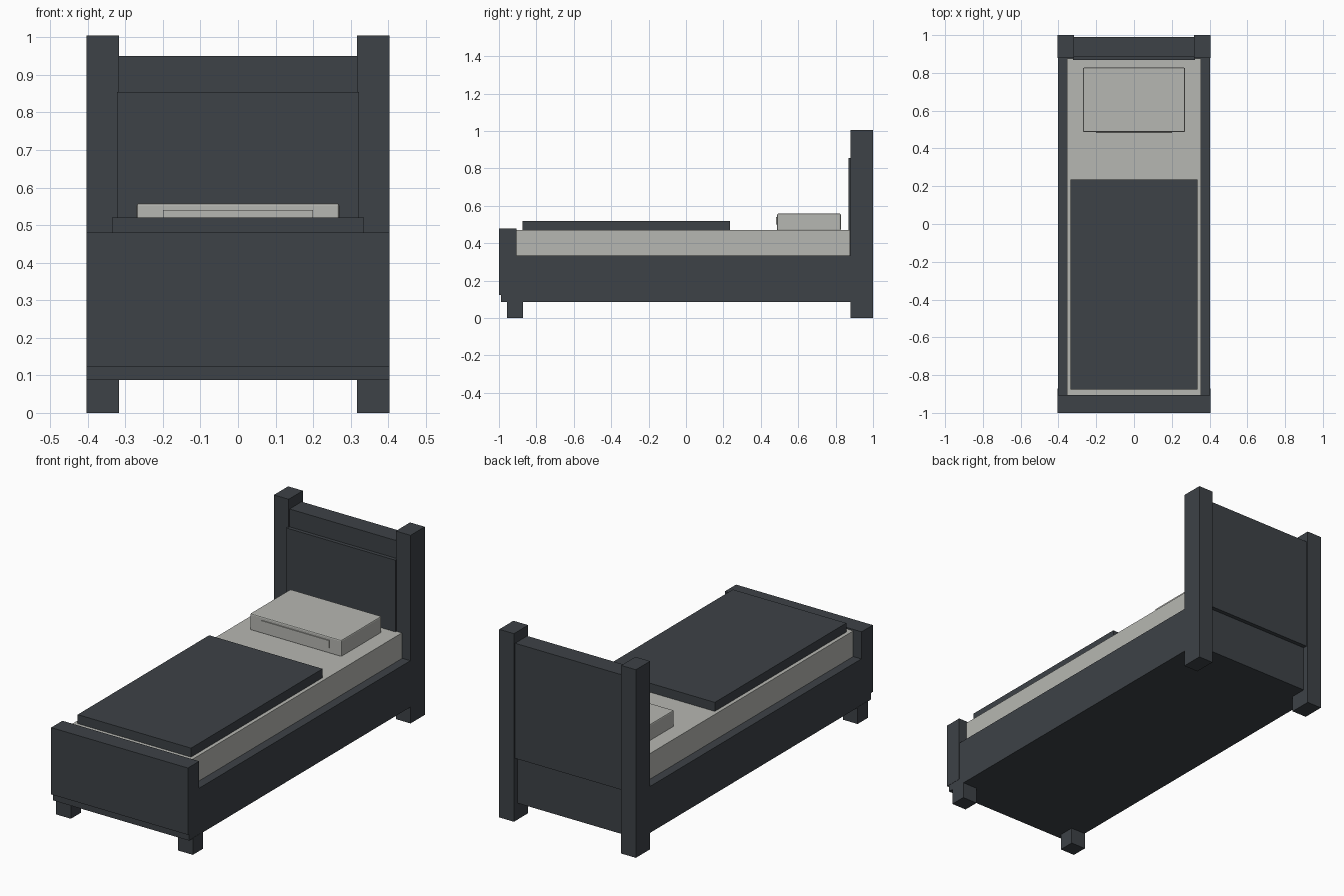
import bpy

if "Cube" in bpy.data.objects:
    bpy.data.objects.remove(bpy.data.objects["Cube"])


def material(name, rgb):
    m = bpy.data.materials.new(name)
    m.diffuse_color = (*rgb, 1)
    m.use_nodes = True
    m.node_tree.nodes["Principled BSDF"].inputs["Base Color"].default_value = m.diffuse_color
    return m


CHARCOAL = material("charcoal", (0.047, 0.054, 0.063))
LINEN = material("light grey linen", (0.47, 0.475, 0.445))


def box(name, x, y, z, mat, bevel=0):
    """Box from (min, max) ranges on each axis."""
    bpy.ops.mesh.primitive_cube_add(size=1, location=[sum(r) / 2 for r in (x, y, z)])
    ob = bpy.context.object
    ob.name = name
    ob.scale = [r[1] - r[0] for r in (x, y, z)]
    bpy.ops.object.transform_apply(location=False, rotation=False, scale=True)
    ob.data.materials.append(mat)
    if bevel:
        mod = ob.modifiers.new("soft edge", 'BEVEL')
        mod.width = bevel
        mod.segments = 2
    return ob


def sym(w):
    return (-w, w)


# Frame: low box base with side rails
box("bed_base", sym(0.403), (-0.988, 0.882), (0.087, 0.335), CHARCOAL)
box("footboard", sym(0.404), (-1.0, -0.905), (0.123, 0.48), CHARCOAL)

# Headboard: lower rail, main board and raised front panel
box("headboard_lower_rail", sym(0.32), (0.88, 0.968), (0.087, 0.335), CHARCOAL)
box("headboard_board", sym(0.32), (0.888, 0.99), (0.335, 0.95), CHARCOAL)
box("headboard_front_panel", sym(0.322), (0.868, 0.9), (0.335, 0.855), CHARCOAL)

# Posts and feet on both sides
for side, s in (("left", -1), ("right", 1)):
    x = sorted((s * 0.317, s * 0.404))
    box(side + "_head_post", x, (0.88, 1.0), (0, 1.005), CHARCOAL)
    box(side + "_front_foot", x, (-0.958, -0.872), (0, 0.09), CHARCOAL)

# Bedding
box("mattress", sym(0.355), (-0.91, 0.876), (0.33, 0.472), LINEN)
box("blanket", sym(0.335), (-0.875, 0.235), (0.472, 0.52), CHARCOAL)
box("pillow", sym(0.27), (0.487, 0.828), (0.468, 0.558), LINEN, bevel=0.006)
box("pillow_flap", sym(0.2), (0.482, 0.49), (0.5, 0.54), LINEN)
